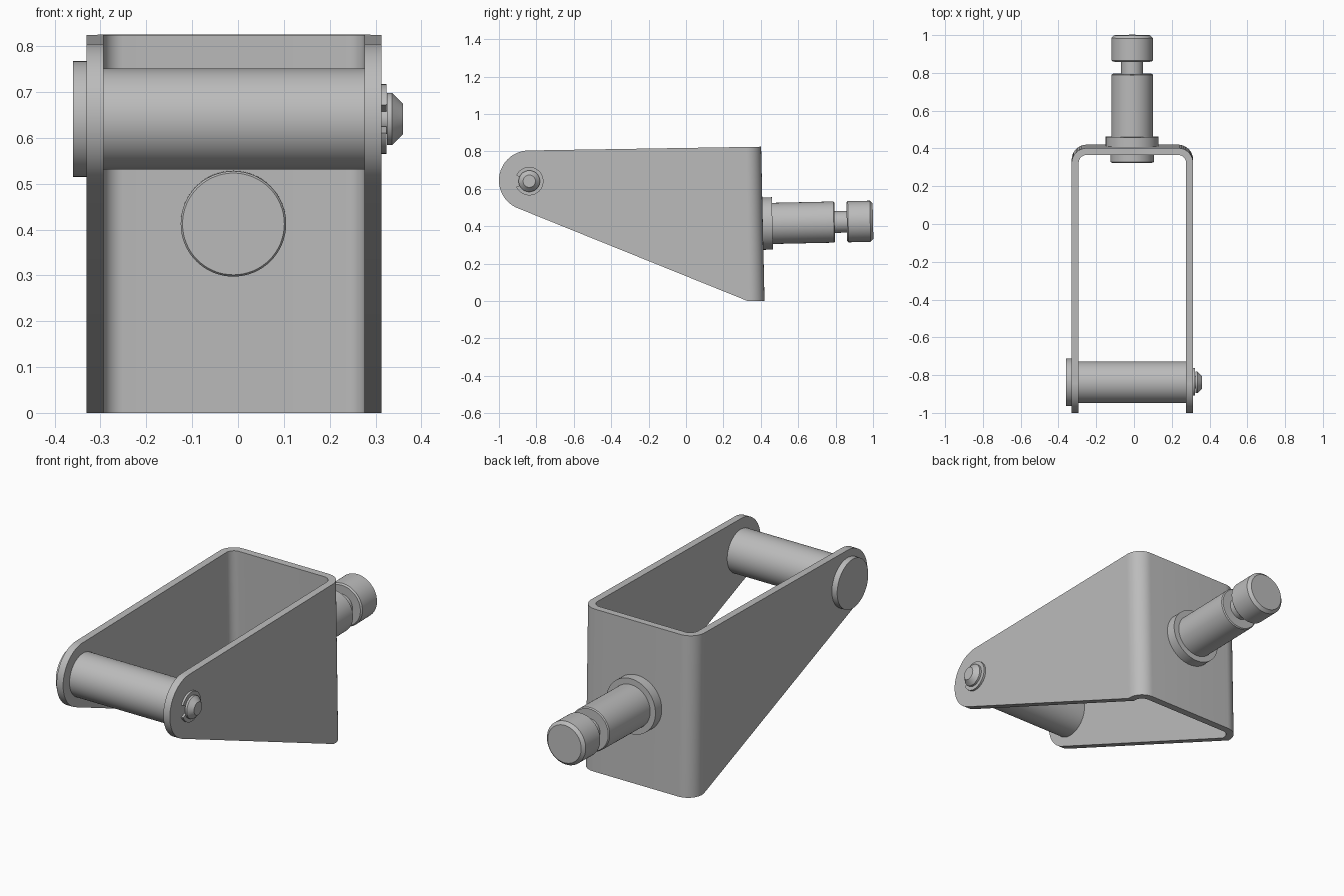
import bpy, bmesh, math
from mathutils import Vector

cube = bpy.data.objects.get("Cube")
if cube:
    bpy.data.objects.remove(cube, do_unlink=True)

steel = bpy.data.materials.new("grey_steel")
steel.use_nodes = True
GREY = (0.5, 0.5, 0.5, 1)
steel.diffuse_color = GREY
steel.node_tree.nodes["Principled BSDF"].inputs["Base Color"].default_value = GREY


def finish(name, bm):
    """Clean the mesh, smooth curved faces, keep hard edges sharp."""
    bmesh.ops.remove_doubles(bm, verts=bm.verts, dist=1e-5)
    bmesh.ops.recalc_face_normals(bm, faces=bm.faces)
    for f in bm.faces:
        f.smooth = True
    for e in bm.edges:
        e.smooth = e.calc_face_angle(0) < math.radians(30)
    mesh = bpy.data.meshes.new(name)
    bm.to_mesh(mesh)
    bm.free()
    mesh.materials.append(steel)
    obj = bpy.data.objects.new(name, mesh)
    bpy.context.collection.objects.link(obj)
    return obj


def turned(name, profile, origin, axis, sides=64):
    """Solid of revolution from (distance along axis, radius) pairs."""
    bm = bmesh.new()
    rot = Vector(axis).to_track_quat('Z', 'Y')
    rings = []
    for d, r in profile:
        rings.append([bm.verts.new(Vector(origin) + rot @ Vector(
            (r * math.cos(a), r * math.sin(a), d)))
            for a in (math.tau * i / sides for i in range(sides))])
    for a, b in zip(rings, rings[1:]):
        for i in range(sides):
            j = (i + 1) % sides
            bm.faces.new((a[i], a[j], b[j], b[i]))
    bm.faces.new(rings[0])
    bm.faces.new(rings[-1])
    return finish(name, bm)


# Bracket: a bent plate whose top and bottom edges follow the side outline
MID, HALF, THICK, BEND = -0.0085, 0.3215, 0.037, 0.08
PIN_Y, PIN_Z, EAR = -0.84, 0.645, 0.16
BACK, HEEL, TANGENT = 0.42, 0.33, -0.90
TILT = 0.022


def ear_height(y):
    return math.sqrt(max(0, EAR ** 2 - (y - PIN_Y) ** 2))


def top_z(y):
    if y < PIN_Y:
        return PIN_Z + ear_height(y)
    return PIN_Z + EAR + 0.016 * (y - PIN_Y)


def bottom_z(y):
    if y < TANGENT:
        return PIN_Z - ear_height(y)
    slope = (PIN_Z - ear_height(TANGENT)) / (HEEL - TANGENT)
    return max(0, slope * (HEEL - y))


def lean(x, y, z):
    share = max(0, (y - PIN_Y) / (BACK - PIN_Y))
    return (x, y - TILT * z * share, z)


ys = [PIN_Y - EAR * math.cos(math.radians(t)) for t in range(0, 91, 2)] + [HEEL]
half = [((HALF, y), (HALF - THICK, y)) for y in ys]
cx, cy = HALF - BEND, BACK - BEND
for i in range(13):
    a = math.pi / 2 * i / 12
    half.append(tuple((cx + r * math.cos(a), cy + r * math.sin(a))
                      for r in (BEND, BEND - THICK)))
path = half + [tuple((-x, y) for x, y in pair) for pair in reversed(half)]

bm = bmesh.new()
sections = []
for (ox, oy), (ix, iy) in path:
    corners = ((ox, oy, bottom_z(oy)), (ox, oy, top_z(oy)),
               (ix, iy, top_z(iy)), (ix, iy, bottom_z(iy)))
    sections.append([bm.verts.new(lean(x + MID, y, z)) for x, y, z in corners])
for a, b in zip(sections, sections[1:]):
    for i in range(4):
        j = (i + 1) % 4
        bm.faces.new((a[i], a[j], b[j], b[i]))
finish("bracket", bm)

# Cross pin with a flat head, thick barrel, grooved neck and chamfered tip
pin_centre = (0, -0.838, 0.641)
turned("cross_pin", [(-0.36, 0.126), (-0.33, 0.126), (-0.33, 0.11), (0.29, 0.11),
                     (0.29, 0.033), (0.325, 0.033), (0.325, 0.057),
                     (0.336, 0.057), (0.36, 0.033)], pin_centre, (1, 0, 0))

# Open retaining clip in the pin groove, gap towards the front
bm = bmesh.new()
sections = []
for i in range(49):
    a = math.radians(-156 + 312 * i / 48)
    sections.append([bm.verts.new((x, pin_centre[1] + r * math.cos(a),
                                   pin_centre[2] + r * math.sin(a)))
                     for x, r in ((0.312, 0.04), (0.312, 0.076),
                                  (0.324, 0.076), (0.324, 0.04))])
for a, b in zip(sections, sections[1:]):
    for i in range(4):
        j = (i + 1) % 4
        bm.faces.new((a[i], a[j], b[j], b[i]))
bm.faces.new(sections[0])
bm.faces.new(sections[-1])
finish("retaining_clip", bm)

# Rear stud with collar, shank, groove and chamfered head
turned("rear_stud", [(-0.085, 0.111), (-0.08, 0.115), (0.0, 0.115), (0.0, 0.14),
                     (0.052, 0.14), (0.052, 0.11), (0.38, 0.11), (0.385, 0.105),
                     (0.385, 0.058), (0.45, 0.058), (0.45, 0.103), (0.457, 0.11),
                     (0.575, 0.11), (0.59, 0.095)],
       (-0.01, 0.41, 0.414), (0, 1, TILT))
